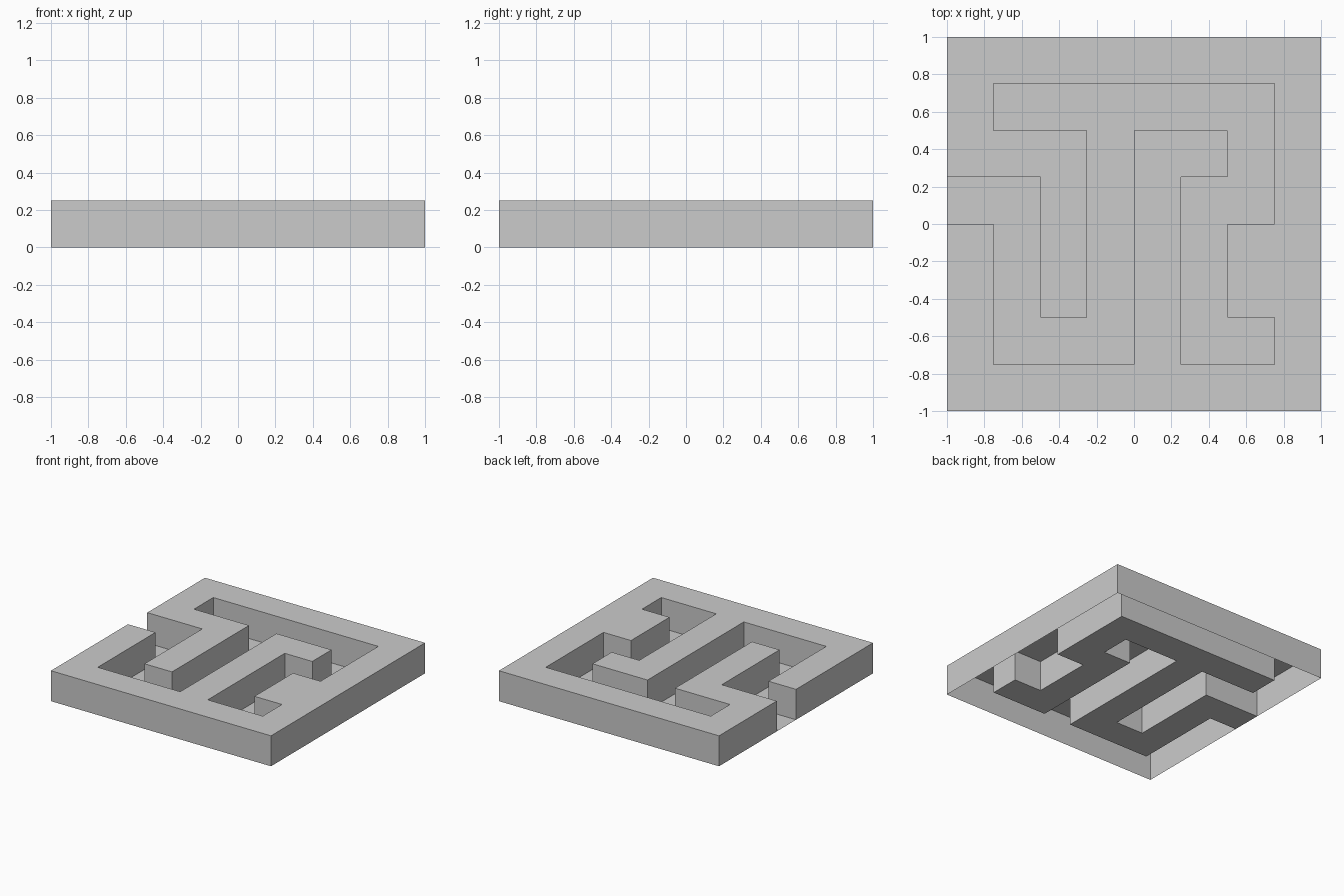
import bpy, bmesh

if "Cube" in bpy.data.objects:
    bpy.data.objects.remove(bpy.data.objects["Cube"])

HEIGHT = 0.25

grey = bpy.data.materials.new("light grey")
grey.diffuse_color = (0.6, 0.6, 0.6, 1)
grey.use_nodes = True
grey.node_tree.nodes["Principled BSDF"].inputs["Base Color"].default_value = grey.diffuse_color

# Corridor outline in grid steps of 0.25, from one side of the entrance to the other
corridor = [(-4, 1), (-2, 1), (-2, -2), (-1, -2), (-1, 2), (-3, 2), (-3, 3), (3, 3),
            (3, 0), (2, 0), (2, -2), (3, -2), (3, -3), (1, -3), (1, 1), (2, 1),
            (2, 2), (0, 2), (0, -3), (-3, -3), (-3, 0), (-4, 0)]
corridor = [(x / 4, y / 4) for x, y in corridor]
# Wall outline: around the square, then along the corridor
walls = [(-1, -1), (1, -1), (1, 1), (-1, 1)] + corridor


def add_part(name, outline, z, depth=0):
    """Flat face facing up, with sides dropped down by depth and an open underside."""
    bm = bmesh.new()
    top = [bm.verts.new((x, y, z)) for x, y in outline]
    face = bm.faces.new(top)
    face.normal_update()
    flip = face.normal.z < 0
    if depth:
        low = [bm.verts.new((x, y, z - depth)) for x, y in outline]
        for i in range(len(top)):
            j = (i + 1) % len(top)
            bm.faces.new((top[j], top[i], low[i], low[j]))
    if flip:
        bmesh.ops.reverse_faces(bm, faces=bm.faces[:])
    mesh = bpy.data.meshes.new(name)
    bm.to_mesh(mesh)
    bm.free()
    mesh.materials.append(grey)
    bpy.context.collection.objects.link(bpy.data.objects.new(name, mesh))


# Raised hollow walls and the path floor between them
add_part("maze_walls", walls, HEIGHT, HEIGHT)
add_part("maze_floor", corridor, 0)
